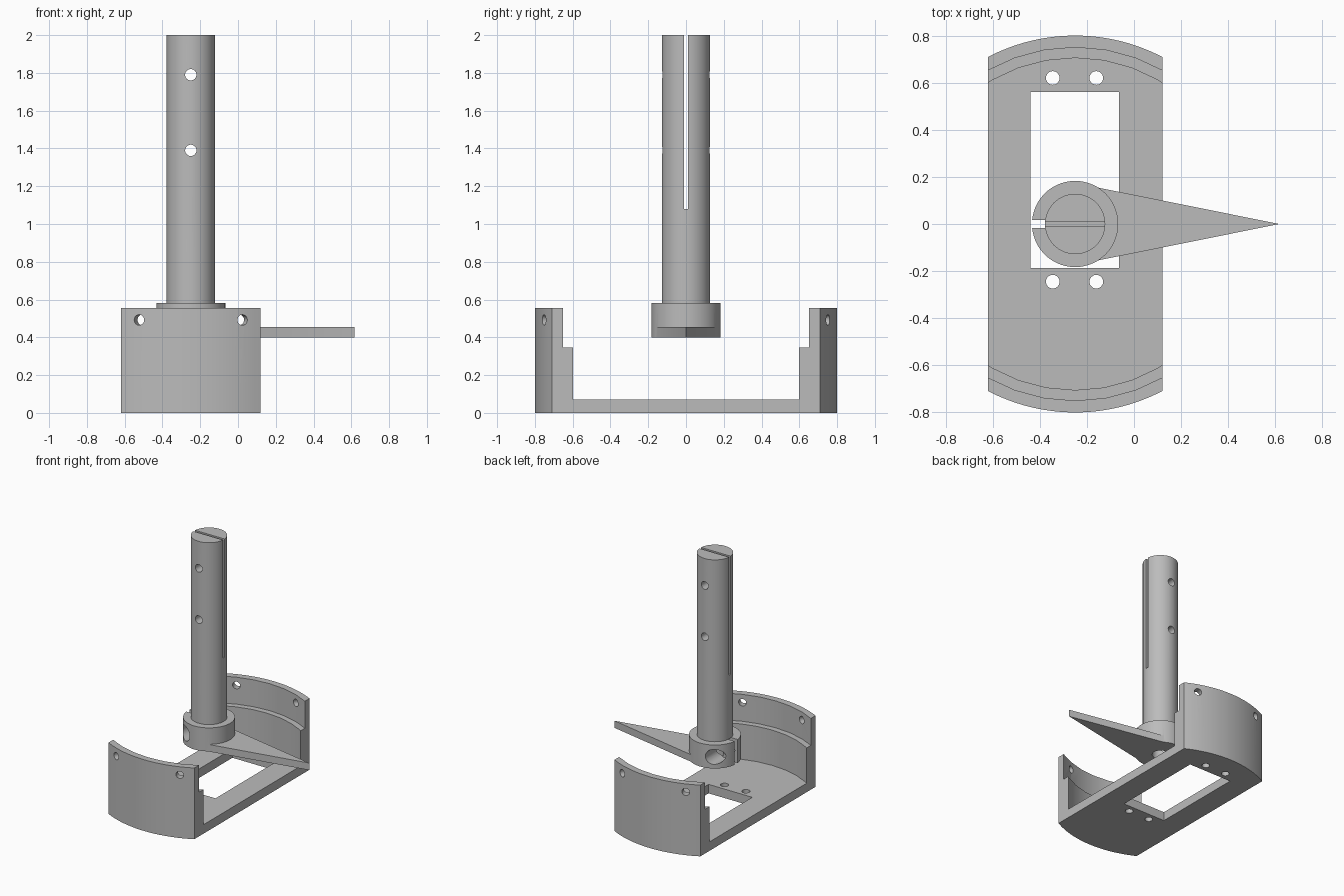
import bpy
import bmesh
import math
from mathutils import Matrix, Vector

if "Cube" in bpy.data.objects:
    bpy.data.objects.remove(bpy.data.objects["Cube"], do_unlink=True)

CX = -0.25          # common axis of the shaft and the curved walls
HALF_W = 0.37       # half width of the cradle

grey = bpy.data.materials.new("plain grey")
grey.use_nodes = True
colour = (0.5, 0.5, 0.5, 1)
grey.diffuse_color = colour
grey.node_tree.nodes["Principled BSDF"].inputs["Base Color"].default_value = colour


def make(name, bm):
    bmesh.ops.recalc_face_normals(bm, faces=bm.faces)
    mesh = bpy.data.meshes.new(name)
    bm.to_mesh(mesh)
    bm.free()
    mesh.materials.append(grey)
    ob = bpy.data.objects.new(name, mesh)
    bpy.context.collection.objects.link(ob)
    return ob


def prism(name, outline, z0, z1):
    bm = bmesh.new()
    face = bm.faces.new([bm.verts.new((x, y, z0)) for x, y in outline])
    ext = bmesh.ops.extrude_face_region(bm, geom=[face])
    top = [v for v in ext["geom"] if isinstance(v, bmesh.types.BMVert)]
    bmesh.ops.translate(bm, verts=top, vec=(0, 0, z1 - z0))
    return make(name, bm)


def block(name, x0, x1, y0, y1, z0, z1):
    return prism(name, [(x0, y0), (x1, y0), (x1, y1), (x0, y1)], z0, z1)


def rod(name, radius, start, end, sides=32):
    a, b = Vector(start), Vector(end)
    turn = (b - a).to_track_quat("Z", "Y").to_matrix().to_4x4()
    bm = bmesh.new()
    bmesh.ops.create_cone(bm, cap_ends=True, segments=sides, radius1=radius,
                          radius2=radius, depth=(b - a).length,
                          matrix=Matrix.Translation((a + b) / 2) @ turn)
    return make(name, bm)


def combine(target, tool, operation="DIFFERENCE"):
    mod = target.modifiers.new("combine", "BOOLEAN")
    mod.operation = operation
    mod.solver = "EXACT"
    mod.object = tool
    bpy.context.view_layer.objects.active = target
    bpy.ops.object.modifier_apply(modifier=mod.name)
    bpy.data.objects.remove(tool, do_unlink=True)


def upright(name, radius, z0, z1, sides):
    # polygon with a corner on the y axis
    ring = [2 * math.pi * i / sides for i in range(sides)]
    return prism(name, [(CX + radius * math.sin(t), radius * math.cos(t)) for t in ring], z0, z1)


# Cradle: plate with two curved end walls, stepped on the inside
limit = math.asin(HALF_W / 0.8)
arc = [limit * (i / 12 - 1) for i in range(25)]
outline = [(CX + 0.8 * math.sin(t), 0.8 * math.cos(t)) for t in arc]
outline += [(x, -y) for x, y in reversed(outline)]
cradle = prism("cradle", outline, 0, 0.555)
combine(cradle, upright("lower_pocket", 0.705, 0.07, 0.7, 36))
combine(cradle, upright("upper_pocket", 0.75, 0.345, 0.7, 36))
combine(cradle, block("window", -0.44, -0.063, -0.187, 0.56, -0.1, 0.2))

# Screw holes beside the window
for x in (-0.345, -0.16):
    for y in (-0.245, 0.62):
        combine(cradle, rod("screw_hole", 0.029, (x, y, -0.1), (x, y, 0.2), 24))

# Radial holes near the top of the walls
for sx in (-1, 1):
    for sy in (-1, 1):
        way = Vector((sx * math.sin(math.radians(20)), sy * math.cos(math.radians(20)), 0))
        axis = Vector((CX, 0, 0.492))
        combine(cradle, rod("wall_hole", 0.028, axis + way * 0.65, axis + way * 0.9, 24))

# Clamp hub with pointer
hub = upright("clamp_hub", 0.183, 0.4, 0.583, 72)
pointer = prism("pointer", [(-0.17, -0.158), (0.617, 0), (-0.17, 0.158)], 0.4, 0.455)
combine(hub, pointer, "UNION")
combine(hub, upright("bore", 0.06, 0.3, 0.5, 32))
combine(hub, block("clamp_slit", -0.5, CX, -0.018, 0.018, 0.3, 0.7))
combine(hub, rod("clamp_hole", 0.058, (-0.35, -0.3, 0.49), (-0.35, 0.3, 0.49)))

# Shaft, split along its upper part and cross drilled
shaft = upright("shaft", 0.128, 0.583, 2, 64)
combine(shaft, block("shaft_slit", -0.5, 0, -0.01, 0.01, 1.08, 2.1))
for z in (1.39, 1.79):
    combine(shaft, rod("cross_hole", 0.03, (CX, -0.3, z), (CX, 0.3, z), 24))

# Smooth curved surfaces, keep edges crisp
for ob in (cradle, hub, shaft):
    bpy.ops.object.select_all(action="DESELECT")
    ob.select_set(True)
    bpy.context.view_layer.objects.active = ob
    bpy.ops.object.shade_smooth_by_angle(angle=math.radians(25))
